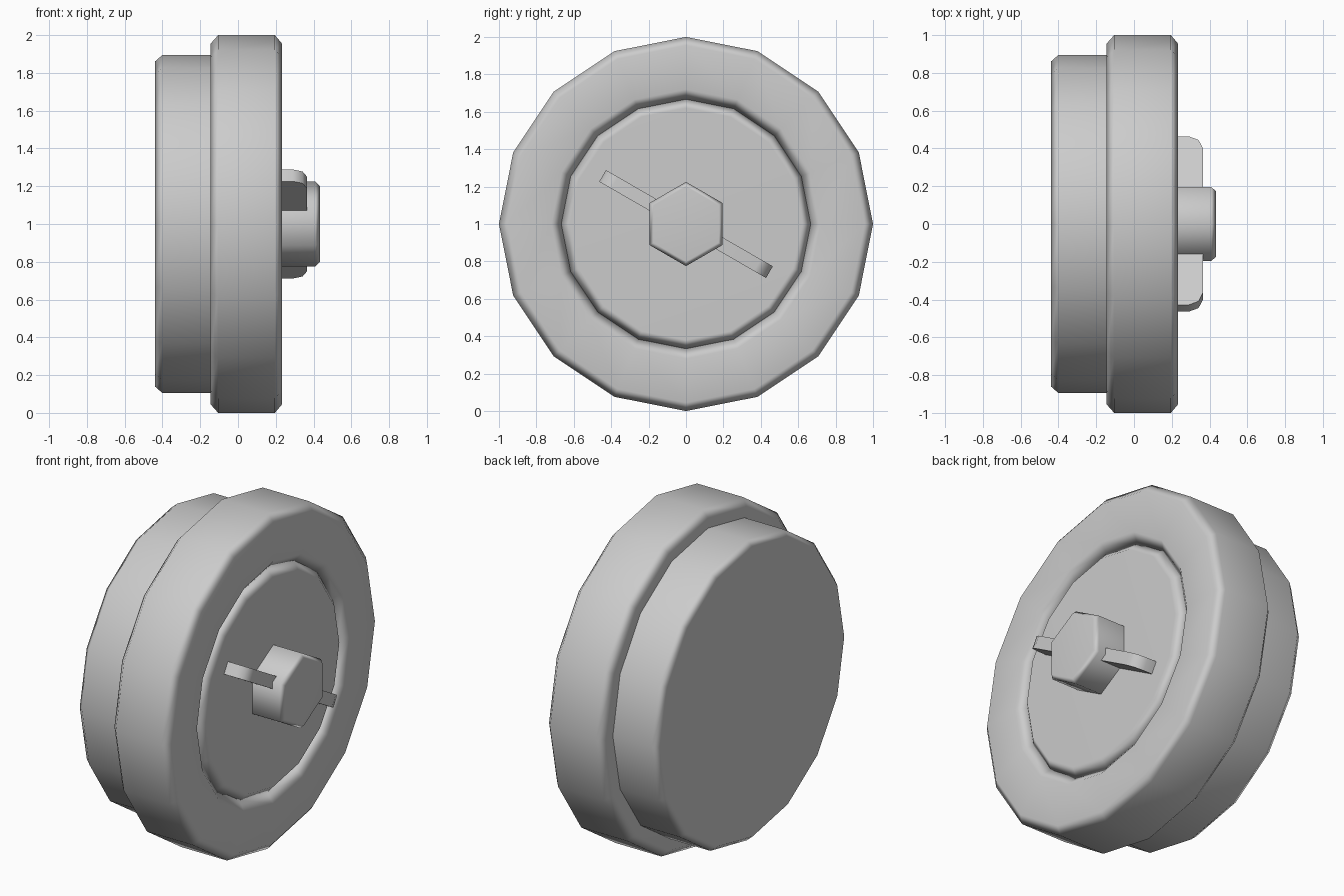
import bpy, math

if "Cube" in bpy.data.objects:
    bpy.data.objects.remove(bpy.data.objects["Cube"])

CZ = 1.0  # height of the wheel axis


def finish(name, verts, faces, angle):
    me = bpy.data.meshes.new(name)
    me.from_pydata(verts, [], faces)
    ob = bpy.data.objects.new(name, me)
    bpy.context.collection.objects.link(ob)
    bpy.ops.object.select_all(action='DESELECT')
    ob.select_set(True)
    bpy.context.view_layer.objects.active = ob
    bpy.ops.object.mode_set(mode='EDIT')
    bpy.ops.mesh.select_all(action='SELECT')
    bpy.ops.mesh.normals_make_consistent(inside=False)
    bpy.ops.object.mode_set(mode='OBJECT')
    if angle:
        bpy.ops.object.shade_smooth_by_angle(angle=math.radians(angle))
        mod = ob.modifiers.new("weighted_normals", 'WEIGHTED_NORMAL')
        mod.keep_sharp = True
    return ob


def lathe(name, profile, sides, angle, closed=False):
    """Turn (x, radius) points about the x axis; open profiles get end caps."""
    n = len(profile)
    verts = []
    for x, r in profile:
        for k in range(sides):
            a = 2 * math.pi * k / sides
            verts.append((x, r * math.sin(a), CZ + r * math.cos(a)))
    faces = []
    for i in range(n if closed else n - 1):
        j = (i + 1) % n
        for k in range(sides):
            m = (k + 1) % sides
            faces.append((i * sides + k, i * sides + m, j * sides + m, j * sides + k))
    if not closed:
        faces.append(tuple(range(sides)))
        faces.append(tuple(range((n - 1) * sides, n * sides)))
    return finish(name, verts, faces, angle)


# Rear drum
lathe("rear_drum", [(-0.44, 0.86), (-0.40, 0.895), (-0.14, 0.895)], 16, 50)

# Outer ring, chamfered at the rim and at the inner hole
lathe("outer_ring", [(-0.145, 0.667), (-0.145, 0.955), (-0.105, 1.0), (0.195, 1.0),
                     (0.233, 0.955), (0.233, 0.72), (0.19, 0.667)], 16, 52, closed=True)

# Hub plate filling the hole, its chamfer forms the V groove
lathe("hub_plate", [(-0.14, 0.667), (0.19, 0.667), (0.233, 0.62)], 16, 52)

# Hexagonal centre bolt
lathe("hex_bolt", [(0.22, 0.225), (0.41, 0.225), (0.435, 0.20)], 6, 62)

# Two handle wings either side of the bolt, tilted 30 degrees
wing = [(0.22, 0.10), (0.22, 0.515), (0.29, 0.515), (0.342, 0.493),
        (0.365, 0.44), (0.365, 0.10)]
c, s, half = math.cos(math.radians(30)), math.sin(math.radians(30)), 0.036
for name, side in (("left_wing", -1), ("right_wing", 1)):
    n = len(wing)
    verts = [(x, side * d * c + t * s, CZ - side * d * s + t * c)
             for t in (-half, half) for x, d in wing]
    faces = [tuple(range(n)), tuple(range(n, 2 * n))]
    faces += [(i, (i + 1) % n, n + (i + 1) % n, n + i) for i in range(n)]
    finish(name, verts, faces, 50)
